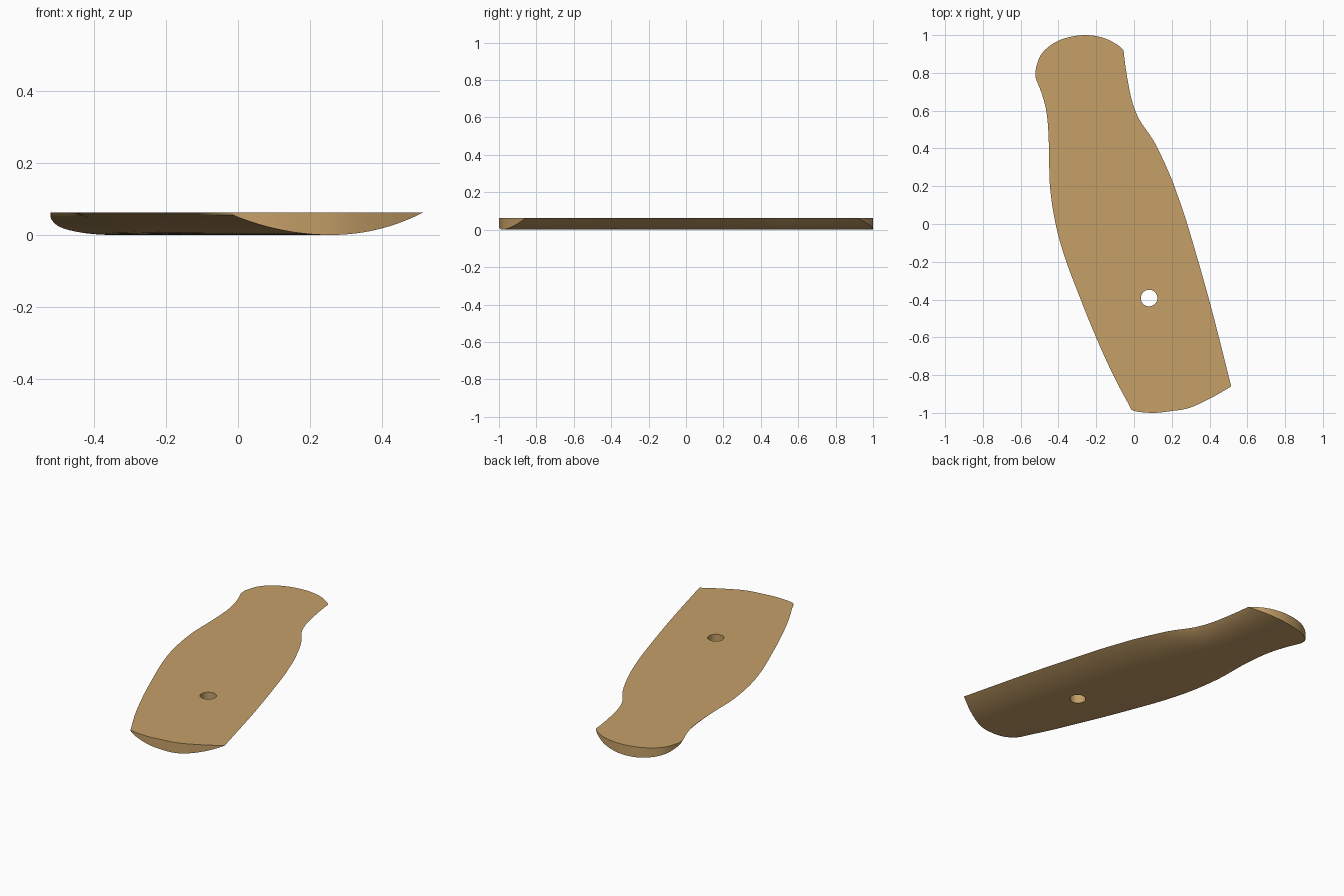
import bpy, bmesh, math
from mathutils import Vector

if "Cube" in bpy.data.objects:
    bpy.data.objects.remove(bpy.data.objects["Cube"])

H = 0.062            # thickness of the scale
COLS, ROWS = 40, 64  # steps across and along

# Outline, split into its four edges
LEFT = [(-0.02, -0.97), (-0.11, -0.80), (-0.205, -0.59), (-0.29, -0.38), (-0.365, -0.18),
        (-0.415, 0.0), (-0.445, 0.2), (-0.45, 0.4), (-0.46, 0.57), (-0.485, 0.68), (-0.52, 0.77)]
RIGHT = [(0.515, -0.86), (0.40, -0.41), (0.285, -0.01), (0.235, 0.14), (0.19, 0.26), (0.11, 0.43),
         (0.03, 0.55), (-0.01, 0.65), (-0.035, 0.77), (-0.05, 0.87), (-0.055, 0.92)]
FRONT = [(-0.02, -0.97), (0.0, -0.99), (0.10, -1.0), (0.20, -0.99), (0.295, -0.973),
         (0.41, -0.92), (0.515, -0.86)]
BACK = [(-0.52, 0.77), (-0.52, 0.82), (-0.49, 0.90), (-0.42, 0.96), (-0.34, 0.99),
        (-0.25, 1.0), (-0.16, 0.985), (-0.09, 0.95), (-0.055, 0.92)]


def curve(points, n):
    """Smooth curve through the points, resampled into n equal steps."""
    p = [Vector(q) for q in points]
    p = [2 * p[0] - p[1]] + p + [2 * p[-1] - p[-2]]
    fine = []
    for i in range(1, len(p) - 2):
        a, b, c, d = p[i - 1:i + 3]
        for k in range(20):
            t = k / 20
            fine.append(0.5 * (2 * b + (c - a) * t + (2 * a - 5 * b + 4 * c - d) * t * t
                               + (3 * b - a - 3 * c + d) * t ** 3))
    fine.append(p[-2])
    dist = [0.0]
    for a, b in zip(fine, fine[1:]):
        dist.append(dist[-1] + (b - a).length)
    out, j = [], 0
    for i in range(n + 1):
        s = dist[-1] * i / n
        while j < len(fine) - 2 and dist[j + 1] < s:
            j += 1
        out.append(fine[j].lerp(fine[j + 1], (s - dist[j]) / (dist[j + 1] - dist[j])))
    return out


left, right = curve(LEFT, ROWS), curve(RIGHT, ROWS)
front, back = curve(FRONT, COLS), curve(BACK, COLS)


def plan(i, j):
    """Plan position of row i, column j, bulging into the curved ends."""
    t, u = i / ROWS, j / COLS
    p = left[i].lerp(right[i], u)
    p += (1 - t) ** 4 * (front[j] - front[0].lerp(front[-1], u))
    p += t ** 4 * (back[j] - back[0].lerp(back[-1], u))
    return p


# Handle scale: bowed underside, flat upper face, upright end walls
bm = bmesh.new()
under = []
for i in range(ROWS + 1):
    row = []
    for j in range(COLS + 1):
        v = 2 * j / COLS - 1
        row.append(bm.verts.new((*plan(i, j), H * v * v)))
    under.append(row)
for a, b in zip(under, under[1:]):
    for j in range(COLS):
        bm.faces.new((a[j], b[j], b[j + 1], a[j + 1]))


def end_wall(row):
    """Raise a wall from an end row up to the flat face; returns its top edge."""
    top = [row[0]] + [bm.verts.new((v.co.x, v.co.y, H)) for v in row[1:-1]] + [row[-1]]
    for j in range(COLS):
        quad = [row[j], row[j + 1], top[j + 1], top[j]]
        bm.faces.new(list(dict.fromkeys(quad)))
    return top


front_top, back_top = end_wall(under[0]), end_wall(under[-1])
bm.faces.new(front_top + [r[-1] for r in under[1:-1]] + back_top[::-1]
             + [r[0] for r in under[-2:0:-1]])
bmesh.ops.recalc_face_normals(bm, faces=bm.faces)
mesh = bpy.data.meshes.new("handle_scale")
bm.to_mesh(mesh)
bm.free()
scale = bpy.data.objects.new("handle_scale", mesh)
bpy.context.collection.objects.link(scale)

wood = bpy.data.materials.new("tan_wood")
wood.diffuse_color = (0.56, 0.35, 0.14, 1)
wood.use_nodes = True
wood.node_tree.nodes["Principled BSDF"].inputs["Base Color"].default_value = wood.diffuse_color
mesh.materials.append(wood)

# Rivet hole
bpy.ops.mesh.primitive_cylinder_add(vertices=32, radius=0.044, depth=0.4, location=(0.08, -0.392, 0.03))
cutter = bpy.context.object
cutter.name = "rivet_hole_cutter"
cutter.data.materials.append(wood)
cut = scale.modifiers.new("rivet_hole", 'BOOLEAN')
cut.operation, cut.solver, cut.object = 'DIFFERENCE', 'EXACT', cutter
bpy.ops.object.select_all(action='DESELECT')
scale.select_set(True)
bpy.context.view_layer.objects.active = scale
bpy.ops.object.modifier_apply(modifier=cut.name)
bpy.data.objects.remove(cutter, do_unlink=True)

bpy.ops.object.shade_smooth_by_angle(angle=math.radians(15))
